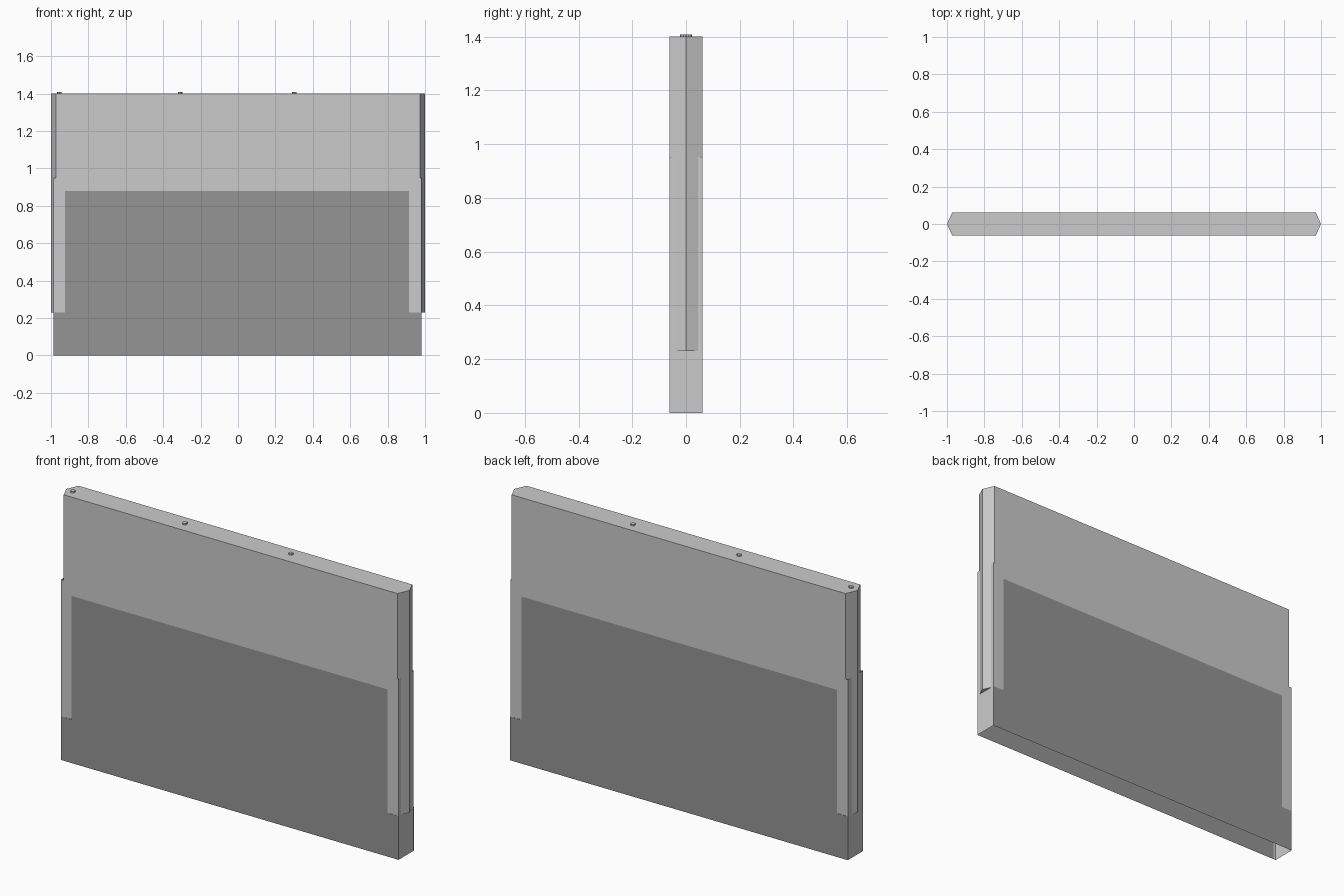
import bpy, bmesh

if "Cube" in bpy.data.objects:
    bpy.data.objects.remove(bpy.data.objects["Cube"])

W = 0.062          # half thickness of the slab
dark = bpy.data.materials.new("dark_grey")
dark.diffuse_color = (0.3, 0.3, 0.3, 1)
dark.use_nodes = True
dark.node_tree.nodes["Principled BSDF"].inputs["Base Color"].default_value = dark.diffuse_color


def make(name, verts, faces, mat=None):
    me = bpy.data.meshes.new(name)
    me.from_pydata(verts, [], faces)
    if mat:
        me.materials.append(mat)
    ob = bpy.data.objects.new(name, me)
    bpy.context.collection.objects.link(ob)
    return ob


# Main slab: six-sided outline with pointed ends, extruded upwards
outline = [(-0.972, -W), (0.972, -W), (1, 0), (0.972, W), (-0.972, W), (-1, 0)]
slab = make("wall_slab", [(x, y, 0.23) for x, y in outline], [range(6)])
bm = bmesh.new()
bm.from_mesh(slab.data)
top = bmesh.ops.extrude_face_region(bm, geom=bm.faces[:])["geom"]
bmesh.ops.translate(bm, verts=[v for v in top if isinstance(v, bmesh.types.BMVert)],
                    vec=(0, 0, 1.17))
bmesh.ops.delete(bm, geom=[f for f in bm.faces if f.calc_center_median().z < 0.231
                           and f.normal.z > 0.5], context='FACES_ONLY')
if not any(f.calc_center_median().z < 0.231 for f in bm.faces):
    bmesh.ops.holes_fill(bm, edges=[e for e in bm.edges if e.is_boundary])
bmesh.ops.recalc_face_normals(bm, faces=bm.faces[:])
bm.to_mesh(slab.data)
bm.free()

# Dark skirt panels front and back, hollow underneath
L, R = -0.987, 0.98
skirt = [(L, 0), (R, 0), (R, 0.23), (0.915, 0.23), (0.915, 0.88),
         (-0.925, 0.88), (-0.925, 0.23), (L, 0.23)]
for name, y in (("front_skirt", -W - 0.001), ("back_skirt", W + 0.001)):
    order = range(8) if y < 0 else range(7, -1, -1)
    make(name, [(x, y, z) for x, z in skirt], [order], dark)

# End plates closing the skirt, with narrow returns along the slab corners
for name, x, s in (("left_end_plate", L, -1), ("right_end_plate", R, 1)):
    path = [(x - s * 0.015, -W), (x, -W), (x, W), (x - s * 0.015, W)]
    verts = [(px, py, z) for z in (0, 0.95) for px, py in path]
    faces = [(i, i + 1, i + 5, i + 4) for i in range(3)]
    if s < 0:
        faces = [f[::-1] for f in faces]
    make(name, verts, faces)

# Small lifting studs on the top edge
for x, y in ((-0.955, -0.01), (-0.31, 0), (0.302, 0.01)):
    bpy.ops.mesh.primitive_cylinder_add(vertices=8, radius=0.012, depth=0.008,
                                        location=(x, y, 1.404))
    bpy.context.object.name = "top_stud"
